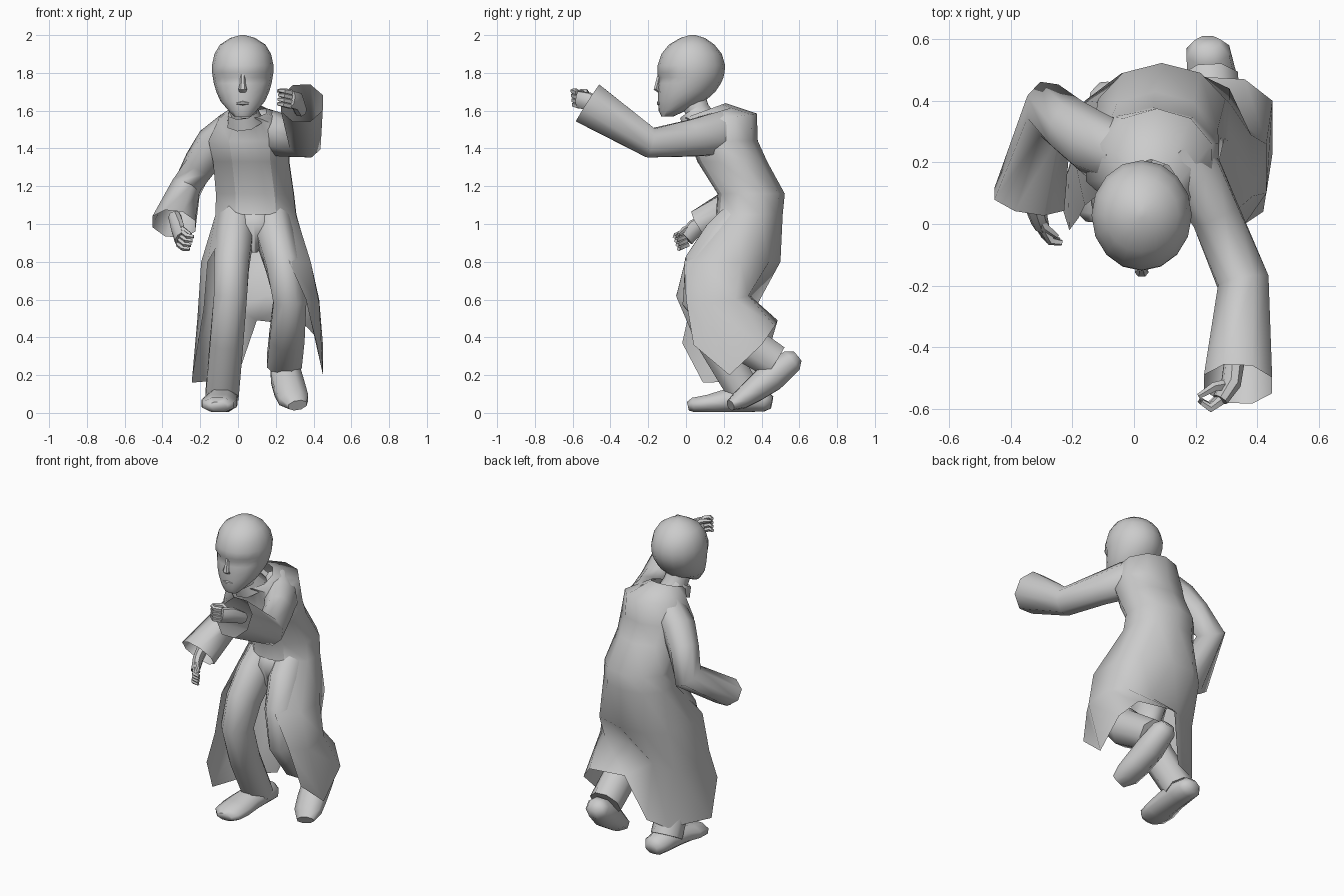
import bpy, bmesh
from math import sin, cos, pi, radians
from mathutils import Vector


def loft(name, rings, closed=True, cap_start=True, cap_end=True, angle=50):
    """Skin a list of point rings into one mesh object."""
    bm = bmesh.new()
    rows = [[bm.verts.new(p) for p in r] for r in rings]
    n = len(rows[0])
    for a, b in zip(rows, rows[1:]):
        for i in range(n if closed else n - 1):
            j = (i + 1) % n
            bm.faces.new((a[i], a[j], b[j], b[i]))
    if closed and cap_start:
        bm.faces.new(rows[0][::-1])
    if closed and cap_end:
        bm.faces.new(rows[-1])
    bmesh.ops.recalc_face_normals(bm, faces=bm.faces)
    me = bpy.data.meshes.new(name)
    bm.to_mesh(me)
    bm.free()
    ob = bpy.data.objects.new(name, me)
    bpy.context.collection.objects.link(ob)
    bpy.ops.object.select_all(action='DESELECT')
    ob.select_set(True)
    bpy.context.view_layer.objects.active = ob
    bpy.ops.object.shade_smooth_by_angle(angle=radians(angle))
    return ob


def ellipse(cx, cy, z, rx, ry, angles, tilt=0):
    """Horizontal ellipse; tilt raises the back and lowers the front."""
    return [(cx + rx * cos(a), cy + ry * sin(a), z + tilt * sin(a)) for a in angles]


def turn(n):
    return [2 * pi * i / n - pi / 2 for i in range(n)]


def tube(name, path, n=8, ref=(1, 0, 0), **kw):
    """Sweep an ellipse along path points (x, y, z, side radius, depth radius)."""
    pts = [Vector(p[:3]) for p in path]
    rings = []
    for i, p in enumerate(path):
        d0 = (pts[i] - pts[i - 1]).normalized() if i else Vector()
        d1 = (pts[i + 1] - pts[i]).normalized() if i + 1 < len(pts) else Vector()
        t = (d0 + d1).normalized()
        r = Vector(ref)
        s = (r - t * r.dot(t)).normalized()
        u = t.cross(s)
        rings.append([pts[i] + s * p[3] * cos(a) + u * p[4] * sin(a)
                      for a in [x + pi / n for x in turn(n)]])
    return loft(name, rings, **kw)


# head: horizontal rings (z, front y, back y, half width), eye sockets pressed in
head = [(1.568, -.13, -.07, .045), (1.60, -.145, .0, .075), (1.65, -.147, .1, .118),
        (1.70, -.148, .155, .14), (1.745, -.148, .185, .153), (1.775, -.148, .198, .158),
        (1.80, -.152, .204, .162), (1.84, -.15, .207, .163), (1.90, -.13, .19, .15),
        (1.95, -.09, .15, .12), (1.985, -.03, .1, .065), (2.0, .02, .05, .012)]
rings = [ellipse(.025, (f + b) / 2, z, w, (b - f) / 2, turn(16)) for z, f, b, w in head]
for row, push in ((4, .006), (5, .014)):
    for i in (1, 2, -1, -2):
        x, y, z = rings[row][i]
        rings[row][i] = (x, y + push, z)
loft("head", rings, angle=60)
# nose and lips
tube("nose", [(.025, -.14, 1.79, .012, .012), (.025, -.15, 1.745, .015, .014),
              (.025, -.158, 1.715, .022, .016), (.025, -.142, 1.70, .02, .008)], n=6)
tube("lips", [(-.008, -.137, 1.638, .005, .006), (.025, -.146, 1.64, .012, .01),
              (.058, -.137, 1.638, .005, .006)], n=6, ref=(0, 0, 1))
# neck and collar
tube("neck", [(.022, .03, 1.68, .075, .075), (.03, .06, 1.6, .075, .07),
              (.05, .12, 1.5, .09, .09)])
tube("collar", [(.025, .04, 1.595, .08, .085), (.035, .07, 1.54, .1, .1)],
     cap_start=False, cap_end=False)

# coat body (cx, cy, z, rx, ry) with tilt
body = [((.055, .1, 1.6, .1, .11), .04), ((.075, .2, 1.56, .19, .175), .025),
        ((.06, .2, 1.44, .23, .18), 0), ((.07, .245, 1.33, .215, .185), 0),
        ((.09, .345, 1.16, .22, .178), 0), ((.095, .335, 1.05, .228, .177), 0)]


def arcs(degrees):
    return [ellipse(*e, [radians(a) for a in degrees], tilt) for e, tilt in body]


# coat skirt rows: open at the front, lifted over the rear calf
mid = [(.27, -.01, .8), (.385, .09, .8), (.38, .29, .8), (.31, .44, .8), (.12, .5, .8),
       (-.04, .49, .8), (-.16, .4, .8), (-.195, .22, .8), (-.16, .06, .8)]
low = [(.36, .0, .6), (.43, .1, .58), (.43, .26, .6), (.35, .33, .62), (.15, .34, .62),
       (-.02, .37, .56), (-.155, .34, .53), (-.215, .17, .5), (-.18, .02, .55)]
hem = [(.42, .04, .36), (.45, .23, .2), (.45, .4, .36), (.36, .47, .46), (.1, .485, .49),
       (.0, .4, .2), (-.13, .37, .17), (-.245, .09, .16), (-.21, -.02, .37)]
loft("coat_back", arcs((-62, -22, 20, 55, 90, 125, 160, 200, 242)) + [mid, low, hem],
     closed=False, angle=70)
loft("coat_front", arcs((-118, -104, -90, -76, -62)), closed=False, angle=70)

# trousers
loft("pelvis", [ellipse(.085, .34, 1.09, .18, .15, turn(10)),
                ellipse(.085, .29, 1.0, .18, .155, turn(10)),
                ellipse(.085, .26, .85, .02, .08, turn(10))], angle=70)
tube("planted_leg", [(.0, .35, 1.1, .1, .1), (-.02, .21, .92, .105, .135),
                     (-.035, .11, .78, .1, .13), (-.04, .05, .62, .095, .11),
                     (-.06, .15, .38, .095, .1), (-.085, .32, .09, .095, .095)], angle=60)
tube("raised_leg", [(.17, .35, 1.1, .1, .1), (.2, .21, .92, .105, .135),
                    (.24, .11, .78, .1, .13), (.275, .08, .6, .095, .11),
                    (.26, .25, .41, .1, .115), (.245, .47, .27, .1, .1)], angle=60)

# shoes
tube("planted_shoe", [(-.07, .455, .055, .045, .035), (-.072, .42, .062, .075, .06),
                      (-.08, .33, .072, .085, .072), (-.088, .22, .066, .09, .066),
                      (-.1, .12, .05, .1, .05), (-.105, .04, .042, .09, .042),
                      (-.105, .01, .035, .055, .025)], angle=60)
tube("raised_shoe", [(.238, .59, .3, .045, .035), (.24, .56, .275, .075, .068),
                     (.255, .45, .19, .088, .085), (.275, .36, .12, .09, .07),
                     (.295, .29, .07, .085, .055), (.315, .235, .04, .055, .03)], angle=60)

# sleeves, wide and open at the cuff
tube("forward_sleeve", [(.12, .24, 1.5, .1, .12), (.2, .15, 1.475, .1, .12),
                        (.265, .03, 1.455, .085, .105),
                        (.355, -.19, 1.43, .09, .085), (.338, -.52, 1.64, .12, .125)],
     cap_end=False, angle=70)
tube("lowered_sleeve", [(-.03, .22, 1.5, .1, .1), (-.13, .26, 1.42, .1, .11),
                        (-.2, .31, 1.32, .09, .1), (-.275, .37, 1.19, .085, .1),
                        (-.34, .08, 1.0, .125, .09)],
     cap_end=False, angle=70)


def hand(side, wrist, palm, knuckle, bend, tip, spread, thumb):
    """Wrist and palm, four curled fingers set along spread, and a thumb."""
    sp = Vector(spread).normalized()
    tube(side + "_palm", [(*wrist, .035, .035), (*palm, .05, .032),
                          (*knuckle, .048, .026)], ref=spread)
    for k in range(4):
        o = sp * (k - 1.5) * .024
        path = [(*(Vector(p) + o), r, r) for p, r in
                ((knuckle, .016), (bend, .015), (tip, .01))]
        tube(f"{side}_finger_{k + 1}", path, n=5, ref=spread)
    tube(side + "_thumb", [(*palm, .02, .02), (*thumb[0], .016, .016),
                           (*thumb[1], .009, .009)], n=5, ref=spread)


hand("forward", (.33, -.42, 1.6), (.315, -.52, 1.65), (.28, -.57, 1.66),
     (.245, -.595, 1.668), (.215, -.575, 1.672), (.1, -.1, 1),
     ((.26, -.53, 1.7), (.21, -.56, 1.705)))
hand("lowered", (-.335, .14, 1.04), (-.32, .05, .98), (-.305, .0, .925),
     (-.28, -.045, .905), (-.245, -.05, .9), (.3, -.3, .9),
     ((-.29, -.01, .97), (-.25, -.04, .945)))
